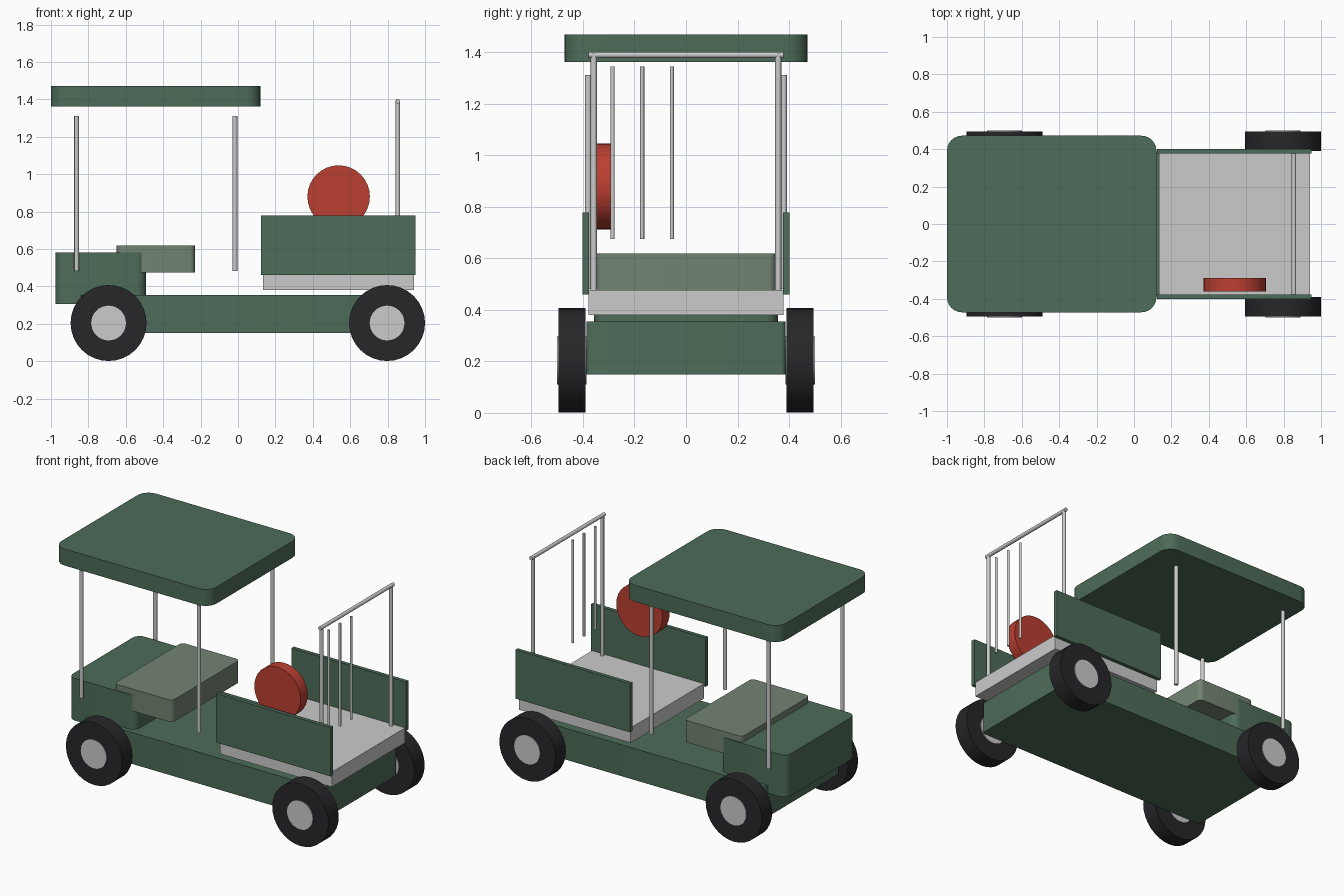
import bpy, bmesh
from math import pi

if "Cube" in bpy.data.objects:
    bpy.data.objects.remove(bpy.data.objects["Cube"])


def material(name, rgb):
    m = bpy.data.materials.new(name)
    m.diffuse_color = (*rgb, 1)
    m.use_nodes = True
    m.node_tree.nodes["Principled BSDF"].inputs["Base Color"].default_value = m.diffuse_color
    return m


GREEN = material("green_paint", (0.075, 0.15, 0.10))
SEAT = material("seat_fabric", (0.17, 0.23, 0.17))
BLACK = material("rubber", (0.02, 0.02, 0.023))
RED = material("red_paint", (0.50, 0.05, 0.03))


def smooth(ob):
    bpy.ops.object.select_all(action='DESELECT')
    ob.select_set(True)
    bpy.context.view_layer.objects.active = ob
    bpy.ops.object.shade_smooth_by_angle(angle=pi / 6)


def box(name, x, y, z, mat=None, corner=0):
    """Box from (min, max) ranges, with optionally rounded vertical edges."""
    bm = bmesh.new()
    bmesh.ops.create_cube(bm, size=1)
    for v in bm.verts:
        for i, (lo, hi) in enumerate((x, y, z)):
            v.co[i] = hi if v.co[i] > 0 else lo
    if corner:
        upright = [e for e in bm.edges if abs(e.verts[0].co.z - e.verts[1].co.z) > 1e-4]
        bmesh.ops.bevel(bm, geom=upright, offset=corner, segments=6,
                        profile=0.5, affect='EDGES')
    me = bpy.data.meshes.new(name)
    bm.to_mesh(me)
    bm.free()
    ob = bpy.data.objects.new(name, me)
    bpy.context.collection.objects.link(ob)
    if mat:
        me.materials.append(mat)
    if corner:
        smooth(ob)
    return ob


def cylinder(name, centre, radius, length, axis='Z', mat=None, sides=32):
    rot = (pi / 2, 0, 0) if axis == 'Y' else (0, 0, 0)
    bpy.ops.mesh.primitive_cylinder_add(vertices=sides, radius=radius, depth=length,
                                        location=centre, rotation=rot)
    ob = bpy.context.object
    ob.name = name
    if mat:
        ob.data.materials.append(mat)
    smooth(ob)
    return ob


# Body, seat and roof
box("chassis", (-0.84, 0.88), (-0.387, 0.387), (0.15, 0.355), GREEN, 0.02)
box("front_cowl", (-0.975, -0.492), (-0.357, 0.357), (0.305, 0.58), GREEN, 0.05)
box("seat", (-0.65, -0.23), (-0.35, 0.35), (0.475, 0.618), SEAT, 0.03)
box("roof", (-1.0, 0.12), (-0.472, 0.472), (1.362, 1.47), GREEN, 0.08)

# Cargo bed
box("cargo_bed", (0.135, 0.942), (-0.378, 0.378), (0.38, 0.477))

for side, s in (("right", -1), ("left", 1)):
    # Bed side panels
    box(f"{side}_bed_panel", (0.122, 0.95), sorted((s * 0.377, s * 0.402)),
        (0.46, 0.778), GREEN)
    # Roof posts and wheels
    for end, post_x, wheel_x in (("front", -0.863, -0.692), ("rear", -0.016, 0.797)):
        cylinder(f"{end}_{side}_roof_post", (post_x, s * 0.38, 0.897), 0.0125, 0.83, sides=16)
        cylinder(f"{end}_{side}_tyre", (wheel_x, s * 0.443, 0.204), 0.203, 0.105, 'Y', BLACK)
        cylinder(f"{end}_{side}_hub", (wheel_x, s * 0.443, 0.204), 0.093, 0.114, 'Y')
    # Rack uprights
    cylinder(f"{side}_rack_post", (0.855, s * 0.358, 0.935), 0.012, 0.92, sides=16)

# Rack top rail and hanging rods
cylinder("rack_top_rail", (0.855, 0, 1.39), 0.012, 0.756, 'Y', sides=16)
for i, y in enumerate((-0.285, -0.17, -0.055)):
    cylinder(f"hanging_rod_{i + 1}", (0.855, y, 1.01), 0.008, 0.67, sides=12)

# Red reel standing against the right panel
cylinder("red_reel", (0.538, -0.325, 0.88), 0.167, 0.073, 'Y', RED)
